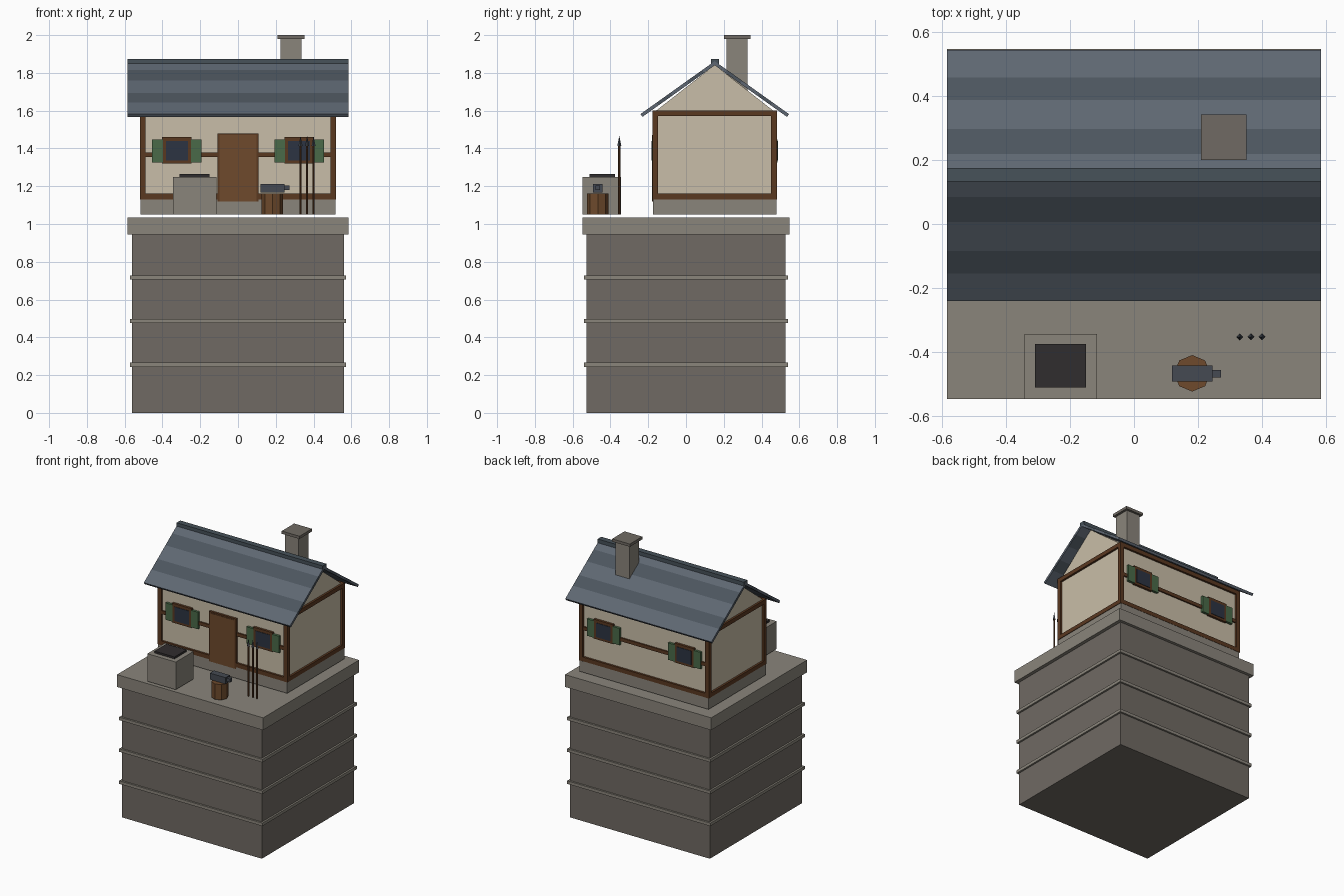
import bpy, math
from mathutils import Vector

if "Cube" in bpy.data.objects:
    bpy.data.objects.remove(bpy.data.objects["Cube"])


def mat(name, hexcol):
    rgb = [((hexcol >> s) & 255) / 255 for s in (16, 8, 0)]
    m = bpy.data.materials.new(name)
    m.diffuse_color = [c / 12.92 if c < 0.04 else ((c + 0.055) / 1.055) ** 2.4 for c in rgb] + [1]
    m.use_nodes = True
    m.node_tree.nodes["Principled BSDF"].inputs["Base Color"].default_value = m.diffuse_color
    return m


STONE = mat("dark_stone", 0x706A63)
TRIM = mat("light_stone", 0x8A857B)
PLASTER = mat("plaster", 0xC9BEA8)
TIMBER = mat("timber", 0x5A3820)
WOOD = mat("wood", 0x6E4A2C)
SLATE = [mat("slate_light", 0x5E6772), mat("slate_dark", 0x4C555E)]
RIDGE = mat("ridge_slate", 0x47525A)
GREEN = mat("shutter_green", 0x4A6A48)
GLASS = mat("glass", 0x2C3442)
COAL = mat("coal", 0x302D2E)
IRON = mat("iron", 0x454A52)


def mesh(name, verts, faces, m):
    me = bpy.data.meshes.new(name)
    me.from_pydata(verts, [], faces)
    me.materials.append(m)
    ob = bpy.data.objects.new(name, me)
    bpy.context.collection.objects.link(ob)
    return ob


def box(name, x, y, z, m):
    v = [(a, b, c) for a in x for b in y for c in z]
    return mesh(name, v, [(0, 1, 3, 2), (4, 6, 7, 5), (0, 4, 5, 1),
                          (2, 3, 7, 6), (0, 2, 6, 4), (1, 5, 7, 3)], m)


def prism(name, profile, x0, x1, m):
    # extrude a (y, z) outline along x
    n = len(profile)
    v = [(x, y, z) for x in (x0, x1) for y, z in profile]
    f = [tuple(range(n))[::-1], tuple(range(n, 2 * n))]
    f += [(i, (i + 1) % n, n + (i + 1) % n, n + i) for i in range(n)]
    return mesh(name, v, f, m)


def cone(name, x, y, z0, z1, r0, r1, n, m):
    bpy.ops.mesh.primitive_cone_add(vertices=n, radius1=r0, radius2=r1, depth=z1 - z0,
                                    location=(x, y, (z0 + z1) / 2))
    ob = bpy.context.object
    ob.name = name
    ob.data.materials.append(m)


def sym(h, c=0):
    return (c - h, c + h)


# Tower base with string courses and top slab
box("tower", sym(.56), sym(.527), (0, .945), STONE)
for z in (.255, .487, .716):
    box("tower_band", sym(.573), sym(.54), sym(.011, z), TRIM)
box("platform", sym(.585), sym(.548), (.945, 1.034), TRIM)

# House body
CY, HX, HY, B = .152, .505, .314, .015
box("foundation", sym(.516), sym(.327, CY), (1.05, 1.135), TRIM)
box("walls", sym(HX), sym(HY, CY), (1.13, 1.6), PLASTER)
prism("gable", [(CY - .31, 1.6), (CY + .31, 1.6), (CY, 1.842)], -HX, HX, PLASTER)

# Timber frame
for sx in (-1, 1):
    for sy in (-1, 1):
        box("corner_post", sym(B, sx * HX), sym(B, CY + sy * HY), (1.13, 1.602), TIMBER)
    for z in (1.146, 1.587):
        box("side_beam", sym(B, sx * HX), sym(HY, CY), sym(B, z), TIMBER)
for sy in (-1, 1):
    y = CY + sy * HY
    for z in (1.146, 1.587):
        box("long_beam", sym(HX), sym(B, y), sym(B, z), TIMBER)
    box("middle_rail", sym(HX), sym(.01, y), sym(.0125, 1.366), TIMBER)

    # Shuttered windows on front and back
    for wx in (-.324, .324):
        box("window_frame", sym(.078, wx), sym(.017, y), sym(.07, 1.39), TIMBER)
        box("window_glass", sym(.058, wx), sym(.02, y), sym(.051, 1.388), GLASS)
        for s in (-1, 1):
            box("shutter", sym(.028, wx + s * .102), sym(.018, y), sym(.061, 1.387), GREEN)

# Door
fy = CY - HY
box("door_frame", sym(.108), sym(.016, fy), (1.118, 1.48), TIMBER)
box("door", sym(.098), sym(.019, fy), (1.12, 1.47), WOOD)

# Roof: alternating slate courses on both slopes
T = .018
steps = (0, .22, .40, .63, .83, 1)
for s in (-1, 1):
    eave, top = Vector((CY + s * .393, 1.582)), Vector((CY, 1.862))
    for i in range(5):
        a, b = eave.lerp(top, steps[i]), eave.lerp(top, steps[i + 1])
        d = Vector((-s * .58 * T, -.82 * T))
        prism("roof_course", [a, b, b + d if i < 4 else b + Vector((0, -T * 1.2)), a + d],
              -.585, .585, SLATE[i % 2])
box("ridge_cap", sym(.585), sym(.021, CY + .002), (1.845, 1.873), RIDGE)

# Chimney
box("chimney", sym(.055, .28), sym(.056, .27), (1.6, 1.982), TRIM)
box("chimney_cap", sym(.071, .281), sym(.071, .271), (1.98, 2), STONE)

# Forge
box("forge", (-.343, -.115), (-.547, -.344), (1.05, 1.25), TRIM)
box("forge_coals", (-.31, -.15), (-.512, -.376), (1.245, 1.264), COAL)

# Anvil on a stump
cone("stump", .182, -.467, 1.05, 1.162, .057, .057, 8, WOOD)
box("anvil", (.119, .245), (-.492, -.443), (1.166, 1.212), IRON)
box("anvil_horn", (.24, .272), (-.48, -.456), (1.18, 1.205), IRON)

# Spears
for x in (.331, .366, .4):
    cone("spear_shaft", x, -.353, 1.05, 1.42, .006, .006, 6, TIMBER)
    cone("spear_tip", x, -.353, 1.412, 1.467, .011, 0, 4, IRON)
